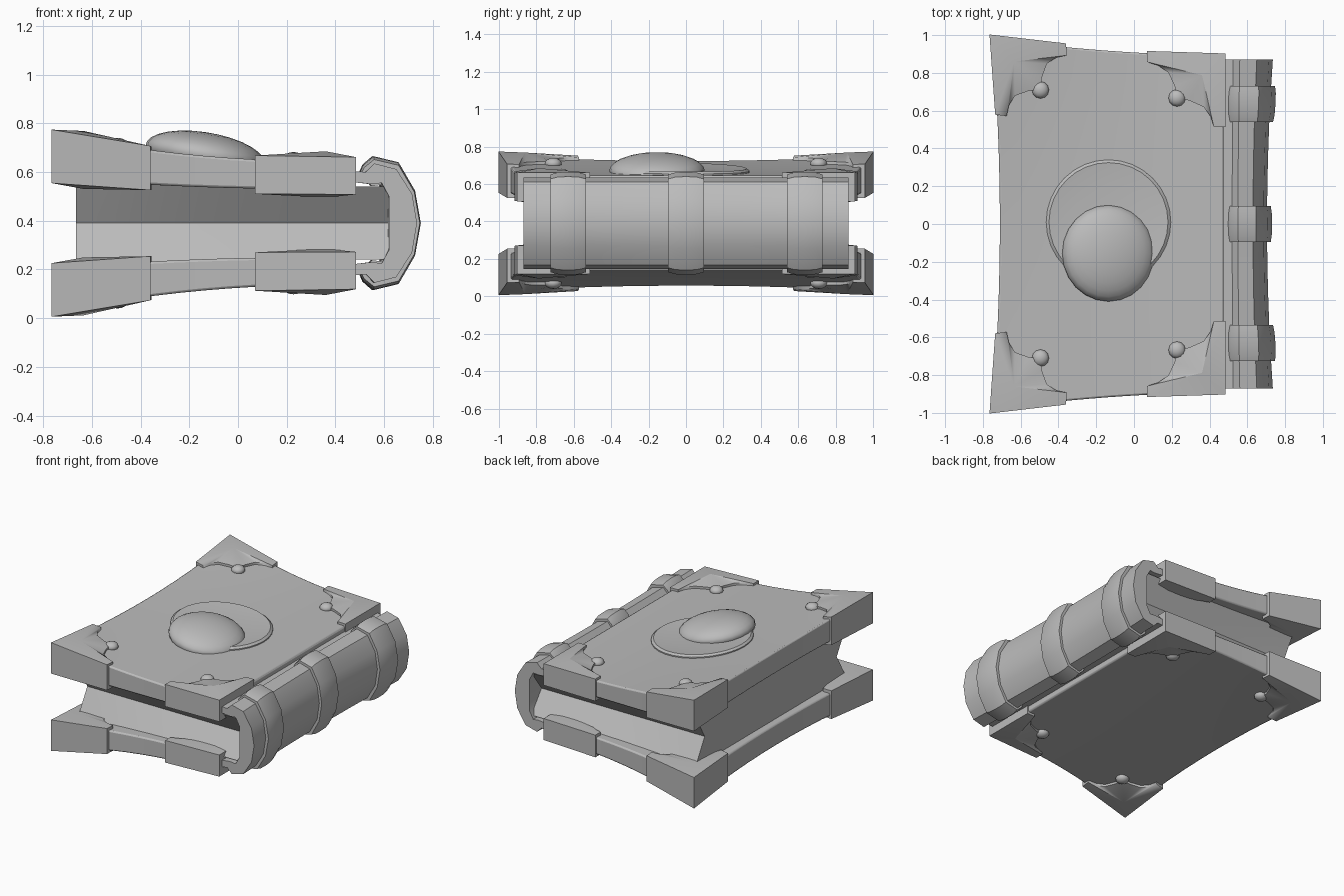
import bpy, bmesh, math
from mathutils import Vector, Matrix

if bpy.data.objects.get("Cube"):
    bpy.data.objects.remove(bpy.data.objects["Cube"])

MID = 0.39  # height of the symmetry plane between the two covers

grey = bpy.data.materials.new("plain_grey")
grey.use_nodes = True
grey.diffuse_color = (0.5, 0.5, 0.5, 1)
grey.node_tree.nodes["Principled BSDF"].inputs["Base Color"].default_value = (0.5, 0.5, 0.5, 1)


def finish(name, bm, angle=40, flip=False, bevel=0):
    """Turn a bmesh into a smooth-shaded object, optionally mirrored in height."""
    if flip:
        for v in bm.verts:
            v.co.z = 2 * MID - v.co.z
    bmesh.ops.recalc_face_normals(bm, faces=bm.faces)
    mesh = bpy.data.meshes.new(name)
    bm.to_mesh(mesh)
    bm.free()
    mesh.materials.append(grey)
    obj = bpy.data.objects.new(name, mesh)
    bpy.context.collection.objects.link(obj)
    bpy.ops.object.select_all(action='DESELECT')
    obj.select_set(True)
    bpy.context.view_layer.objects.active = obj
    bpy.ops.object.shade_smooth_by_angle(angle=math.radians(angle))
    if bevel:
        mod = obj.modifiers.new("soft_edges", 'BEVEL')
        mod.width, mod.segments, mod.limit_method = bevel, 2, 'ANGLE'
        mod.angle_limit = math.radians(50)
    return obj


def warped_block(name, warp, cuts, **options):
    """A subdivided cube whose points (-1..1) are moved by the warp function."""
    bm = bmesh.new()
    bmesh.ops.create_cube(bm, size=2)
    bmesh.ops.subdivide_edges(bm, edges=bm.edges[:], cuts=cuts, use_grid_fill=True)
    for v in bm.verts:
        v.co = warp(*v.co)
    return finish(name, bm, **options)


def loft(name, rings, **options):
    bm = bmesh.new()
    loops = [[bm.verts.new(p) for p in ring] for ring in rings]
    n = len(loops[0])
    for a, b in zip(loops, loops[1:]):
        for i in range(n):
            bm.faces.new((a[i], a[(i + 1) % n], b[(i + 1) % n], b[i]))
    bm.faces.new(loops[0])
    bm.faces.new(loops[-1])
    return finish(name, bm, **options)


# Shape of the curled cover
def half_depth(x):
    return 0.908 - 0.06 * x + 0.05 * x * x


def fore_edge(y):
    return -0.71 - 0.04 * y * y


def curl(x):
    return max(0, (0.3 - x) / 1.05)


def cover_top(x, y):
    t = curl(x)
    return 0.645 + 0.085 * t ** 1.8 + 0.025 * t * t * y * y


def cover_under(x, y):
    return 0.53 + 0.045 * curl(x) ** 2


def cover_point(u, v, w):
    left = fore_edge(v)
    x = left + (0.475 - left) * (u + 1) / 2
    y = v * half_depth(x)
    low, high = cover_under(x, y), cover_top(x, y)
    return Vector((x, y, low + (high - low) * (w + 1) / 2))


def page_point(u, v, w):
    x = -0.665 + 1.285 * (u + 1) / 2
    y = v * (0.85 - 0.11 * (1 - abs(w)))
    return Vector((x, y, MID + w * (cover_under(min(x, 0.47), y) + 0.01 - MID)))


# Corner cap outline as fractions of its two arms
ARM = [(1, 0), (1, 0.15), (0.86, 0.19), (0.73, 0.28), (0.65, 0.46)]
OUTLINE = [(0, 0)] + ARM + [(0.62, 0.62)] + [(v, u) for u, v in reversed(ARM)]


def corner_cap(name, spine_side, sy, flip):
    def place(u, v):
        if spine_side:
            x = 0.485 - 0.415 * u
            return x, sy * (half_depth(x) + 0.012 - 0.39 * v)
        x = -0.765 + 0.405 * u + 0.03 * v
        return x, sy * (half_depth(x) + 0.02 - 0.42 * v)

    bm = bmesh.new()
    spots = [place(u, v) for u, v in OUTLINE]
    cx, cy = place(0.3, 0.3)
    upper = [bm.verts.new((x, y, cover_top(x, y) + 0.016)) for x, y in spots]
    lower = [bm.verts.new((x, y, cover_under(x, y) - 0.022)) for x, y in spots]
    hub_up = bm.verts.new((cx, cy, cover_top(cx, cy) + 0.04))
    hub_low = bm.verts.new((cx, cy, cover_under(cx, cy) - 0.035))
    n = len(spots)
    for i in range(n):
        j = (i + 1) % n
        bm.faces.new((upper[i], upper[j], hub_up))
        bm.faces.new((lower[j], lower[i], hub_low))
        bm.faces.new((upper[j], upper[i], lower[i], lower[j]))
    # Round stud at the inner tip, above and below
    kx, ky = place(0.62, 0.62)
    for z in (cover_top(kx, ky) + 0.005, cover_under(kx, ky) - 0.005):
        bmesh.ops.create_uvsphere(
            bm, u_segments=12, v_segments=8, radius=0.045,
            matrix=Matrix.Translation((kx, ky, z)) @ Matrix.Diagonal((1, 1, 0.7, 1)))
    finish(name, bm, angle=45, flip=flip)


# Covers and their corner caps
for level, flip in (("upper", False), ("lower", True)):
    warped_block(level + "_cover", cover_point, 11, flip=flip, bevel=0.012)
    for edge, spine_side in (("outer", False), ("spine", True)):
        for end, sy in (("front", -1), ("back", 1)):
            corner_cap(f"{level}_{edge}_{end}_corner_cap", spine_side, sy, flip)

# Page block with grooved ends
warped_block("pages", page_point, 9, angle=25)

# Spine: a C-shaped section, upper half given and mirrored
OUTER = [(0.46, 0.605), (0.525, 0.60), (0.56, 0.635), (0.65, 0.612), (0.715, 0.51), (0.735, MID)]
INNER = [(0.62, MID), (0.62, 0.5), (0.59, 0.555), (0.55, 0.55), (0.46, 0.56)]


def mirrored(points):
    return points + [(x, 2 * MID - z) for x, z in reversed(points[:-1])]


SECTION = mirrored(OUTER) + mirrored(INNER[::-1])[::-1]


def waist(y):
    return 1 - 0.12 * (1 - (y / 0.87) ** 2)


def spine_ring(section, y):
    return [(0.48 + (x - 0.48) * waist(y), y, z) for x, z in section]


loft("spine", [spine_ring(SECTION, -0.87 + 1.74 * i / 10) for i in range(11)], angle=35)

# Three raised bands round the spine
BAND = [(0.5, 0.60), (0.515, 0.63), (0.56, 0.665), (0.67, 0.64), (0.74, 0.525), (0.765, MID)]
BAND_SECTION = mirrored(BAND) + mirrored(INNER[:4][::-1])[::-1]


def band_ring(y, size):
    ring = [(0.6 + (x - 0.6) * size, MID + (z - MID) * size) for x, z in BAND_SECTION]
    return spine_ring(ring, y)


for label, centre in (("front", -0.63), ("middle", 0), ("back", 0.635)):
    loft(label + "_spine_band",
         [band_ring(centre + 0.095 * s, 1 - 0.05 * abs(s) ** 3) for s in (-1, -0.6, 0, 0.6, 1)],
         angle=40)

# Round dish on the upper cover, following its curl
bm = bmesh.new()
SEG = 32
rows = []
for r, rise in ((0.33, -0.02), (0.33, 0.008), (0.315, 0.02), (0.2, 0.01)):
    row = []
    for k in range(SEG):
        a = math.tau * k / SEG
        x, y = -0.135 + r * math.cos(a), 0.01 + r * math.sin(a)
        row.append(bm.verts.new((x, y, cover_top(x, y) + rise)))
    rows.append(row)
for a, b in zip(rows, rows[1:]):
    for k in range(SEG):
        bm.faces.new((a[k], a[(k + 1) % SEG], b[(k + 1) % SEG], b[k]))
bm.faces.new(rows[-1])
finish("round_dish", bm, angle=40)

# Flattened dome overlapping the dish, leaning with the cover
bm = bmesh.new()
bmesh.ops.create_uvsphere(bm, u_segments=24, v_segments=14, radius=1)
for v in bm.verts:
    x, y, z = v.co
    v.co = (-0.135 + 0.245 * x, -0.155 + 0.255 * y, 0.672 - 0.035 * x + 0.092 * z)
finish("dome", bm, angle=60)
